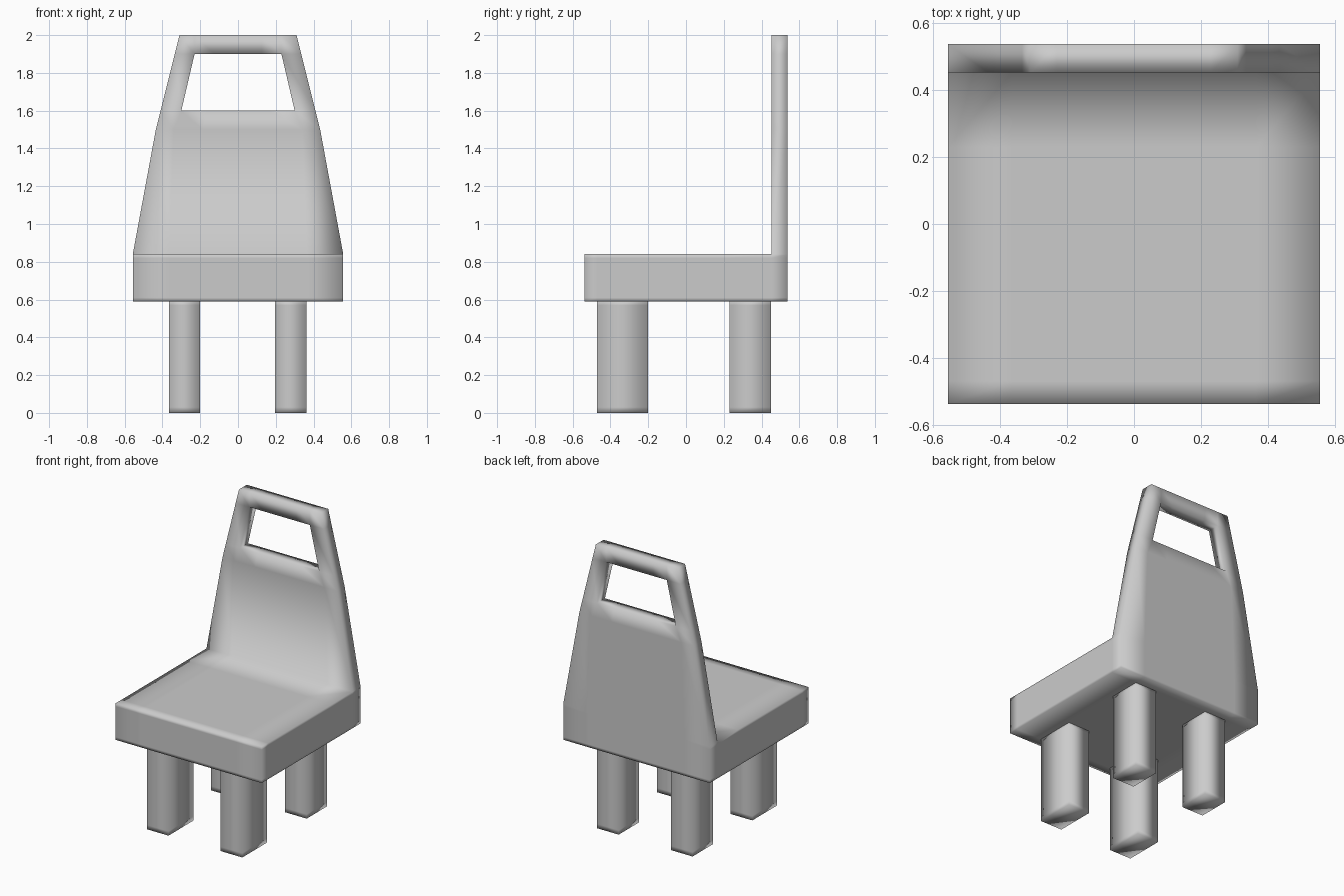
import bpy, bmesh

if "Cube" in bpy.data.objects:
    bpy.data.objects.remove(bpy.data.objects["Cube"])

grey = bpy.data.materials.new("light grey")
grey.diffuse_color = (0.6, 0.6, 0.6, 1)
grey.use_nodes = True
grey.node_tree.nodes["Principled BSDF"].inputs["Base Color"].default_value = grey.diffuse_color


def block_mesh(name, xs, ys, zs, solid, warp=None):
    """Skin of the solid cells of an uneven grid, smooth shaded."""
    bm = bmesh.new()
    verts = {}
    axes = (xs, ys, zs)
    n = [len(a) - 1 for a in axes]

    def vert(k):
        if k not in verts:
            co = (xs[k[0]], ys[k[1]], zs[k[2]])
            verts[k] = bm.verts.new(warp(k, co) if warp else co)
        return verts[k]

    def filled(c):
        return all(0 <= c[a] < n[a] for a in range(3)) and solid(*c)

    for i in range(n[0]):
        for j in range(n[1]):
            for k in range(n[2]):
                if not solid(i, j, k):
                    continue
                for a in range(3):
                    for side in (0, 1):
                        c = [i, j, k]
                        c[a] += 2 * side - 1
                        if filled(c):
                            continue
                        b, d = (a + 1) % 3, (a + 2) % 3
                        quad = []
                        for u, v in ((0, 0), (1, 0), (1, 1), (0, 1)):
                            p = [i, j, k]
                            p[a] += side
                            p[b] += u
                            p[d] += v
                            quad.append(vert(tuple(p)))
                        bm.faces.new(quad if side else quad[::-1])
    bmesh.ops.recalc_face_normals(bm, faces=bm.faces)
    for f in bm.faces:
        f.smooth = True
    me = bpy.data.meshes.new(name)
    bm.to_mesh(me)
    bm.free()
    me.materials.append(grey)
    ob = bpy.data.objects.new(name, me)
    bpy.context.collection.objects.link(ob)
    return ob


# Seat with the tapering backrest and its hand hole
XS = [-0.557, -0.365, -0.2, 0.2, 0.365, 0.557]
YS = [-0.538, -0.47, -0.2, 0.23, 0.453, 0.538]
ZS = [0.59, 0.61, 0.82, 0.84, 1.5, 1.6, 1.9, 2.0]
# outer and inner half widths of the backrest at each level
TAPER = {1.5: (0.435, 0.34), 1.6: (0.41, 0.30), 1.9: (0.335, 0.23), 2.0: (0.31, 0.23)}


def seat_solid(i, j, k):
    if k < 3:
        return True
    hole = k == 5 and 0 < i < 4
    return j == 4 and not hole


def taper(k, co):
    x, y, z = co
    if z in TAPER:
        outer, inner = TAPER[z]
        s = -1 if x < 0 else 1
        x = s * (outer if k[0] in (0, 5) else inner if k[0] in (1, 4) else inner * 0.55)
    return (x, y, z)


block_mesh("seat_and_backrest", XS, YS, ZS, seat_solid, taper)

# Legs, deeper at the front
for part, y0, y1 in (("front_leg", -0.47, -0.2), ("back_leg", 0.23, 0.45)):
    for side, x0, x1 in (("left", -0.365, -0.2), ("right", 0.197, 0.362)):
        block_mesh(f"{part}_{side}", [x0, x1], [y0, y1], [0, 0.03, 0.57, 0.595],
                   lambda i, j, k: True)
